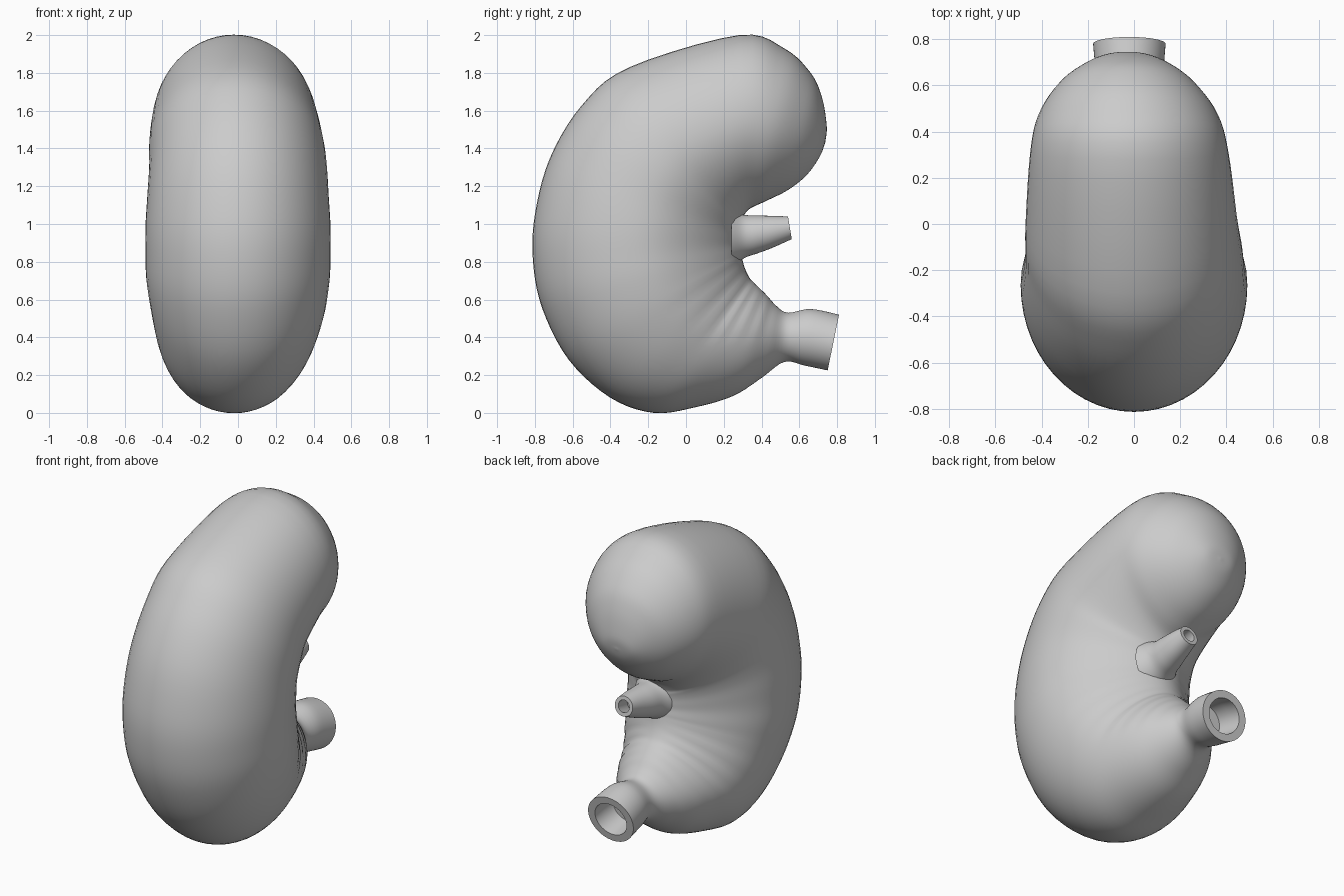
import bpy, bmesh, math
from mathutils import Vector

cube = bpy.data.objects.get("Cube")
if cube:
    bpy.data.objects.remove(cube, do_unlink=True)

grey = bpy.data.materials.new("soft_grey")
grey.use_nodes = True
tone = (0.6, 0.6, 0.6, 1)
grey.diffuse_color = tone
grey.node_tree.nodes["Principled BSDF"].inputs["Base Color"].default_value = tone

SIDES = 56
STEPS = 5


def spline(rows):
    """Smoothly resample the section rows (Catmull-Rom)."""
    pts = [Vector(r) for r in rows]
    out = []
    for k in range(len(pts) - 1):
        p0, p1, p2 = pts[max(k - 1, 0)], pts[k], pts[k + 1]
        p3 = pts[min(k + 2, len(pts) - 1)]
        for s in range(STEPS):
            t = s / STEPS
            out.append(0.5 * (2 * p1 + (p2 - p0) * t
                              + (2 * p0 - 5 * p1 + 4 * p2 - p3) * t * t
                              + (3 * p1 - p0 - 3 * p2 + p3) * t ** 3))
    return out + [pts[-1]]


def shrink(row, f):
    """Scale a section about its centre, for the bore of a tube."""
    yo, zo, yi, zi, w, x = row
    cy, cz = (yo + yi) / 2, (zo + zi) / 2
    return (cy + (yo - cy) * f, cz + (zo - cz) * f,
            cy + (yi - cy) * f, cz + (zi - cz) * f, w * f, x)


def loft(name, rows, wall, pinch=0.0, fold=0.0):
    """Skin oval sections: outer point, inner point, half width, x offset."""
    rings = spline(rows)
    last = len(rings) - 1
    bore = [shrink(rings[-1 - k * 3], wall) for k in range(3)]
    bm = bmesh.new()
    loops = []
    for k, (yo, zo, yi, zi, w, x) in enumerate(list(rings) + bore):
        t = min(k / last, 1)
        mid = math.sin(math.pi * t) if k <= last else 0
        lower = max(0, 1 - abs(t - 0.72) / 0.16) if k <= last else 0
        loop = []
        for j in range(SIDES):
            a = math.tau * j / SIDES
            c, s = math.cos(a), math.sin(a)
            inner = max(0, -c)
            width = w * (1 - pinch * mid * inner ** 2)
            # shallow folds radiating from the inner curve
            width += fold * lower * inner * math.sin(k * 1.5)
            loop.append(bm.verts.new((x + width * s,
                                      (yo + yi) / 2 + (yo - yi) / 2 * c,
                                      (zo + zi) / 2 + (zo - zi) / 2 * c)))
        loops.append(loop)
    for a, b in zip(loops, loops[1:]):
        for j in range(SIDES):
            n = (j + 1) % SIDES
            bm.faces.new((a[j], a[n], b[n], b[j]))
    bm.faces.new(loops[0])
    bm.faces.new(loops[-1])
    bmesh.ops.recalc_face_normals(bm, faces=bm.faces)
    mesh = bpy.data.meshes.new(name)
    bm.to_mesh(mesh)
    bm.free()
    mesh.materials.append(grey)
    obj = bpy.data.objects.new(name, mesh)
    bpy.context.collection.objects.link(obj)
    bpy.ops.object.select_all(action='DESELECT')
    obj.select_set(True)
    bpy.context.view_layer.objects.active = obj
    bpy.ops.object.shade_smooth_by_angle(angle=math.radians(45))


# Curved body: upper lobe, belly, then taper into the wide outlet
body = [
    (.739, 1.445, .738, 1.435, .005, -.03),
    (.745, 1.52, .71, 1.36, .10, -.03),
    (.72, 1.67, .64, 1.26, .20, -.03),
    (.66, 1.80, .54, 1.18, .30, -.03),
    (.52, 1.93, .42, 1.12, .39, -.025),
    (.28, 2.0, .33, 1.075, .43, -.02),
    (-.3, 1.83, .29, 1.01, .46, -.01),
    (-.55, 1.63, .288, .98, .47, 0),
    (-.72, 1.35, .285, .95, .48, 0),
    (-.80, 1.05, .285, .92, .49, 0),
    (-.81, .80, .285, .89, .49, 0),
    (-.76, .55, .29, .86, .485, 0),
    (-.62, .28, .295, .83, .46, 0),
    (-.40, .08, .31, .77, .42, -.01),
    (-.17, 0, .34, .71, .37, -.02),
    (.05, .03, .38, .67, .32, -.02),
    (.25, .09, .43, .62, .26, -.02),
    (.40, .185, .48, .565, .19, -.02),
    (.52, .27, .54, .53, .13, -.02),
    (.63, .25, .66, .55, .145, -.02),
    (.75, .225, .81, .52, .157, -.02),
]
loft("body_with_outlet", body, 0.7, pinch=0.25, fold=0.01)

# Narrow tube in the hollow of the inner curve
tube = [
    (.24, .77, .24, 1.08, .15, .04),
    (.31, .82, .30, 1.05, .11, .04),
    (.38, .845, .38, 1.045, .095, .045),
    (.46, .875, .46, 1.043, .08, .05),
    (.56, .92, .54, 1.04, .062, .05),
]
loft("narrow_tube", tube, 0.62)
